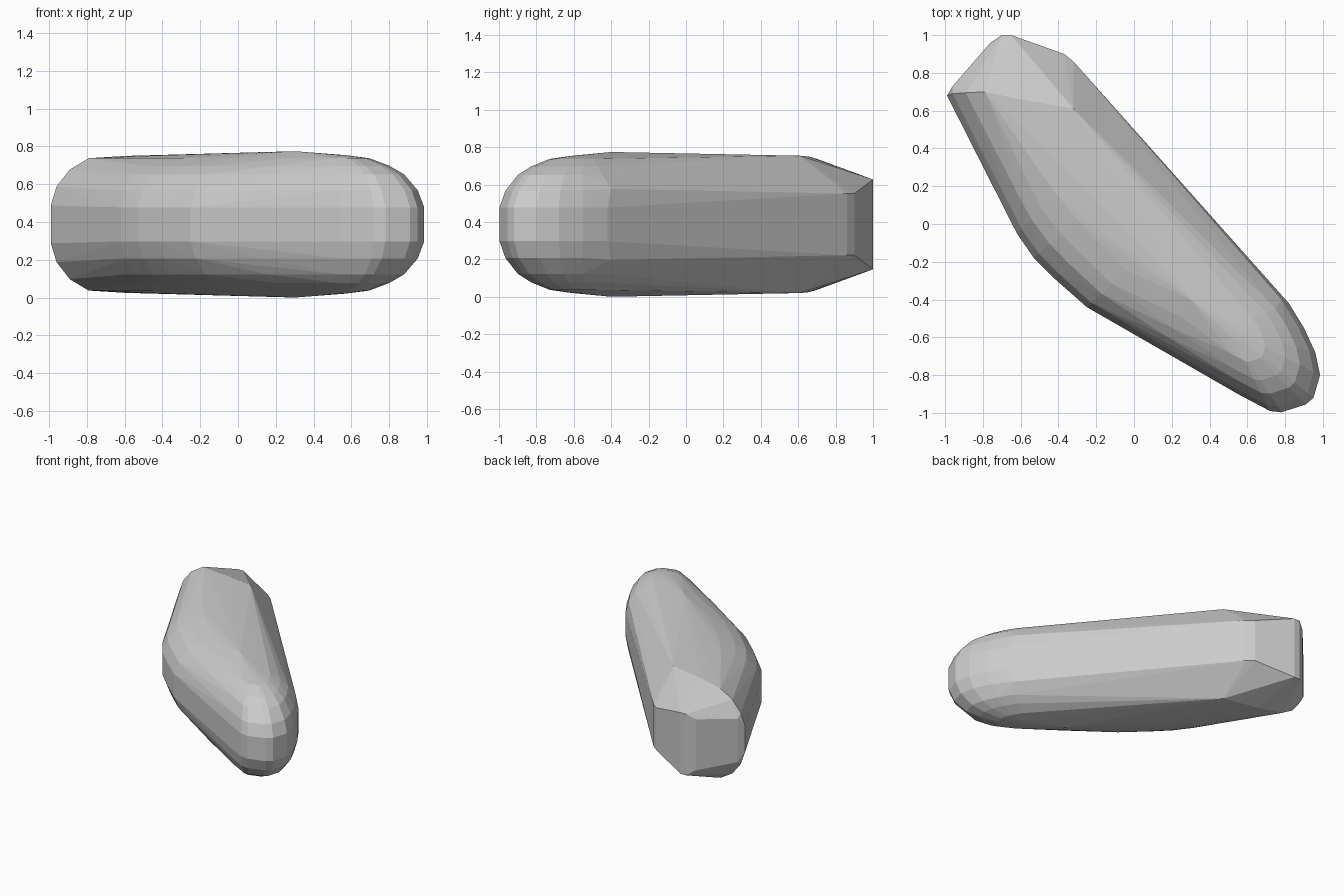
import bpy, bmesh
from mathutils import Vector

if "Cube" in bpy.data.objects:
    bpy.data.objects.remove(bpy.data.objects["Cube"])

MID = 0.39  # the body mirrors above and below this height

# Rounded side and nose, seen from the top
outline = [(0.82, -0.42), (0.90, -0.55), (0.96, -0.68), (0.985, -0.80),
           (0.95, -0.92), (0.91, -0.955), (0.78, -0.997), (0.72, -0.99),
           (0.55, -0.90), (0.10, -0.64), (-0.25, -0.44), (-0.42, -0.29),
           (-0.53, -0.18), (-0.62, -0.05), (-0.67, 0.05)]

# Cross-section: half height and share of the distance from spine to outline
section = [(0.09, 1.0), (0.18, 0.93), (0.265, 0.78), (0.31, 0.62),
           (0.35, 0.40), (0.366, 0.15)]

# Chopped tail, long flat side and the crest: x, y, half height
corners = [(-0.99, 0.68, 0.10), (-0.96, 0.69, 0.20), (-0.89, 0.695, 0.29),
           (-0.79, 0.70, 0.35), (-0.96, 0.73, 0.17), (-0.76, 0.96, 0.20),
           (-0.70, 1.0, 0.24), (-0.65, 1.0, 0.24), (-0.37, 0.90, 0.165),
           (-0.32, 0.86, 0.165), (-0.32, 0.61, 0.367), (-0.60, 0.66, 0.362),
           (0.78, -0.40, 0.19), (0.30, -0.40, 0.387)]

spine_a, spine_b = Vector((-0.60, 0.65)), Vector((0.50, -0.55))


def spine_point(p):
    d = spine_b - spine_a
    t = (p - spine_a).dot(d) / d.length_squared
    return spine_a + d * min(1, max(0, t))


points = list(corners)
for xy in outline:
    p = Vector(xy)
    s = spine_point(p)
    for h, f in section:
        q = s.lerp(p, f)
        points.append((q.x, q.y, h))

# Wrap the mirrored points in a faceted convex shell
bm = bmesh.new()
for x, y, h in points:
    for sign in (1, -1):
        bm.verts.new((x, y, MID + sign * h))
hull = bmesh.ops.convex_hull(bm, input=bm.verts)
loose = [v for v in bm.verts if not v.link_faces]
bmesh.ops.delete(bm, geom=loose, context='VERTS')
bmesh.ops.recalc_face_normals(bm, faces=bm.faces)
low = min(v.co.z for v in bm.verts)
for v in bm.verts:
    v.co.z -= low

mesh = bpy.data.meshes.new("stone_body")
bm.to_mesh(mesh)
bm.free()
obj = bpy.data.objects.new("stone_body", mesh)
bpy.context.collection.objects.link(obj)
